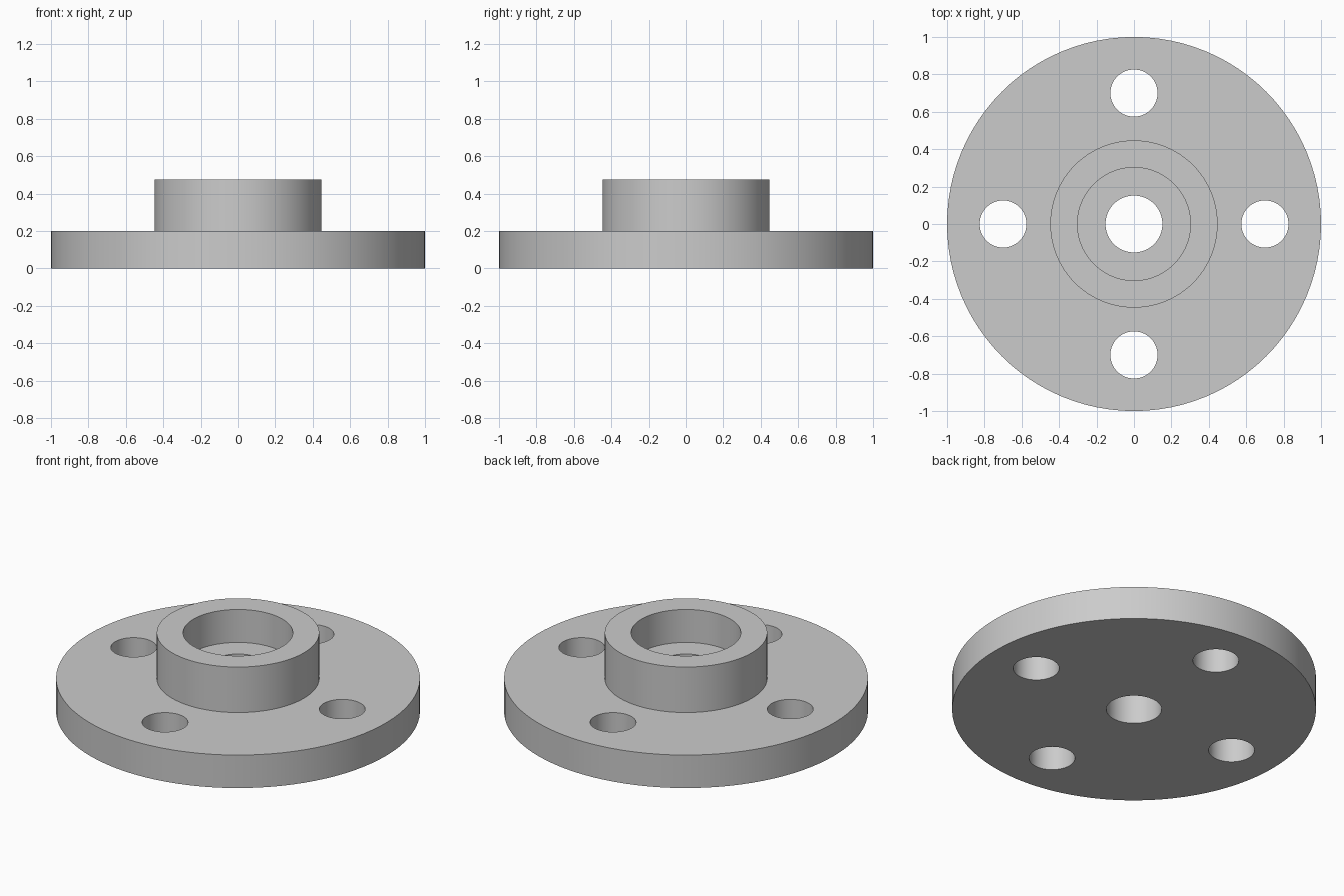
import bpy, math

if "Cube" in bpy.data.objects:
    bpy.data.objects.remove(bpy.data.objects["Cube"])

SEGMENTS = 96
BOLT_RADIUS, BOLT_CIRCLE = 0.126, 0.70

metal = bpy.data.materials.new("light grey metal")
metal.diffuse_color = (0.6, 0.6, 0.6, 1)
metal.use_nodes = True
metal.node_tree.nodes["Principled BSDF"].inputs["Base Color"].default_value = metal.diffuse_color


def cylinder(name, radius, z0, z1, x=0, y=0, segments=SEGMENTS):
    bpy.ops.mesh.primitive_cylinder_add(vertices=segments, radius=radius, depth=z1 - z0,
                                        location=(x, y, (z0 + z1) / 2))
    obj = bpy.context.object
    obj.name = name
    obj.data.materials.append(metal)
    return obj


def boolean(target, tool, operation):
    mod = target.modifiers.new(tool.name, 'BOOLEAN')
    mod.operation = operation
    mod.solver = 'EXACT'
    mod.object = tool
    bpy.context.view_layer.objects.active = target
    bpy.ops.object.modifier_apply(modifier=mod.name)
    bpy.data.objects.remove(tool, do_unlink=True)


# Round base plate with the raised hub
flange = cylinder("flange", 1.0, 0, 0.2)
boolean(flange, cylinder("hub", 0.447, 0.1, 0.476), 'UNION')

# Wide counterbore in the hub and narrow through hole
boolean(flange, cylinder("counterbore", 0.302, 0.276, 0.6), 'DIFFERENCE')
boolean(flange, cylinder("through_hole", 0.152, -0.1, 0.6, segments=64), 'DIFFERENCE')

# Four bolt holes
for i in range(4):
    a = i * math.pi / 2
    hole = cylinder("bolt_hole", BOLT_RADIUS, -0.1, 0.3,
                    BOLT_CIRCLE * math.cos(a), BOLT_CIRCLE * math.sin(a), 64)
    boolean(flange, hole, 'DIFFERENCE')

# Smooth walls, sharp rims
bpy.ops.object.select_all(action='DESELECT')
flange.select_set(True)
bpy.context.view_layer.objects.active = flange
bpy.ops.object.shade_smooth_by_angle(angle=math.radians(30))
